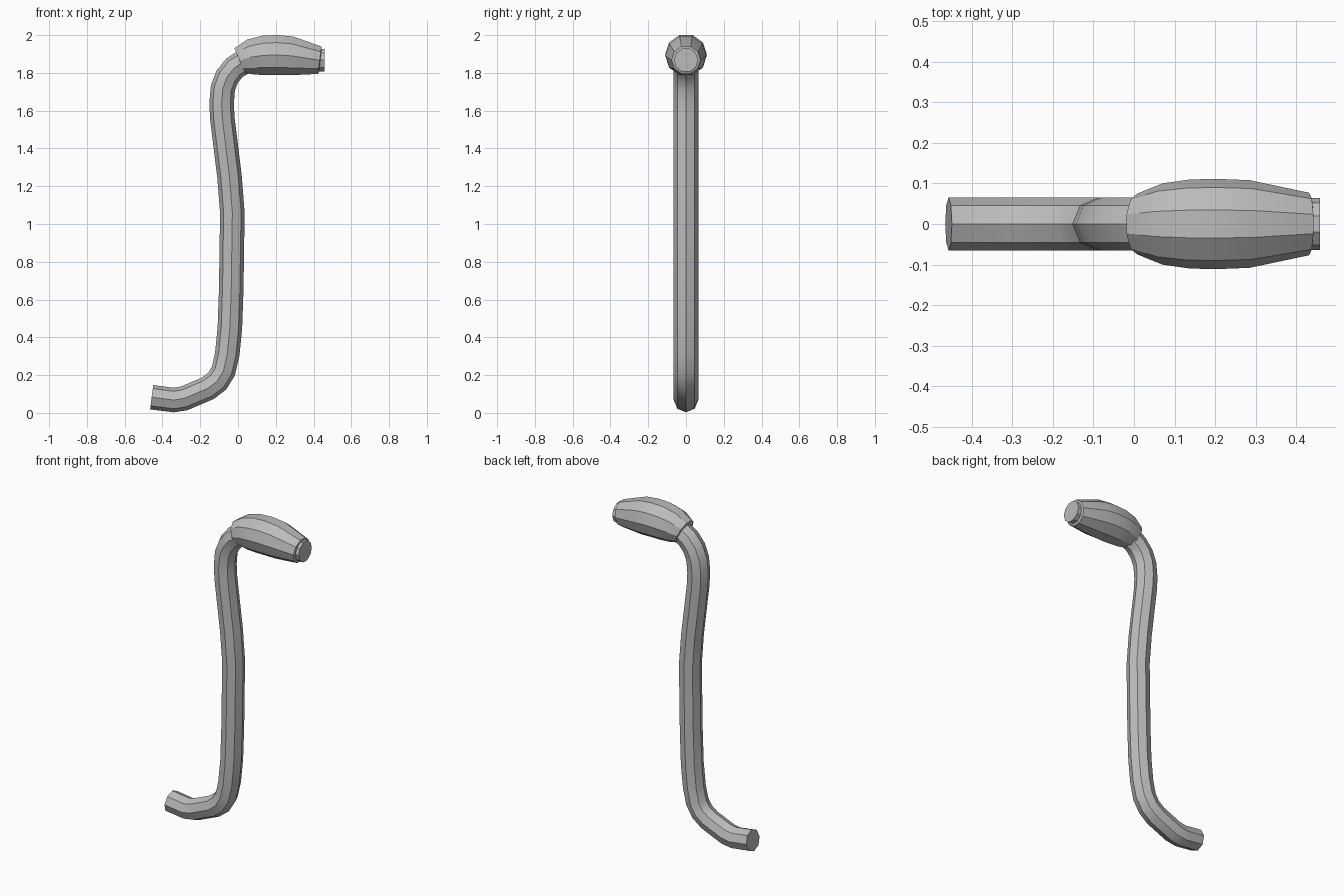
import bpy, bmesh, math
from mathutils import Vector

if "Cube" in bpy.data.objects:
    bpy.data.objects.remove(bpy.data.objects["Cube"])

grey = bpy.data.materials.new("grey metal")
grey.diffuse_color = (0.5, 0.5, 0.5, 1)
grey.use_nodes = True
grey.node_tree.nodes["Principled BSDF"].inputs["Base Color"].default_value = grey.diffuse_color


def loft(name, sections, sides):
    """Skin rings along a path in the xz plane; each section is x, z, radius, tilt in degrees."""
    bm = bmesh.new()
    rings = []
    for x, z, radius, tilt in sections:
        t = math.radians(tilt)
        up = Vector((-math.sin(t), 0, math.cos(t)))
        ring = []
        for i in range(sides):
            a = math.tau * i / sides
            p = Vector((x, 0, z)) + up * radius * math.sin(a)
            p.y = radius * math.cos(a)
            ring.append(bm.verts.new(p))
        rings.append(ring)
    for r0, r1 in zip(rings, rings[1:]):
        for i in range(sides):
            j = (i + 1) % sides
            bm.faces.new((r0[i], r0[j], r1[j], r1[i]))
    bm.faces.new(rings[0])
    bm.faces.new(rings[-1])
    bmesh.ops.recalc_face_normals(bm, faces=bm.faces)
    mesh = bpy.data.meshes.new(name)
    bm.to_mesh(mesh)
    bm.free()
    mesh.materials.append(grey)
    obj = bpy.data.objects.new(name, mesh)
    bpy.context.collection.objects.link(obj)
    bpy.ops.object.select_all(action='DESELECT')
    obj.select_set(True)
    bpy.context.view_layer.objects.active = obj
    bpy.ops.object.shade_smooth_by_angle(angle=math.radians(30))
    return obj


# Bent octagonal rod
path = [(-0.457, 0.083), (-0.34, 0.068), (-0.285, 0.077), (-0.16, 0.13),
        (-0.11, 0.168), (-0.077, 0.222), (-0.057, 0.31), (-0.043, 0.45),
        (-0.036, 0.65), (-0.03, 1.06), (-0.045, 1.25), (-0.083, 1.56),
        (-0.087, 1.64), (-0.08, 1.72), (-0.057, 1.78), (-0.018, 1.828),
        (0.03, 1.858)]
rod = []
for i, (x, z) in enumerate(path):
    a = Vector(path[max(i - 1, 0)])
    b = Vector(path[min(i + 1, len(path) - 1)])
    d0 = (Vector((x, z)) - a).normalized()
    d1 = (b - Vector((x, z))).normalized()
    d = d0 + d1
    rod.append((x, z, 0.065, math.degrees(math.atan2(d.y, d.x))))
loft("bent_rod", rod, 8)

# Swollen ten-sided grip with a stepped end stub
loft("grip", [
    (0.008, 1.865, 0.075, 22), (0.07, 1.884, 0.1, 12), (0.14, 1.893, 0.11, 5),
    (0.21, 1.895, 0.111, 0), (0.285, 1.89, 0.108, -4), (0.432, 1.867, 0.077, -8),
    (0.436, 1.867, 0.064, -6), (0.459, 1.867, 0.064, 0)], 10)
